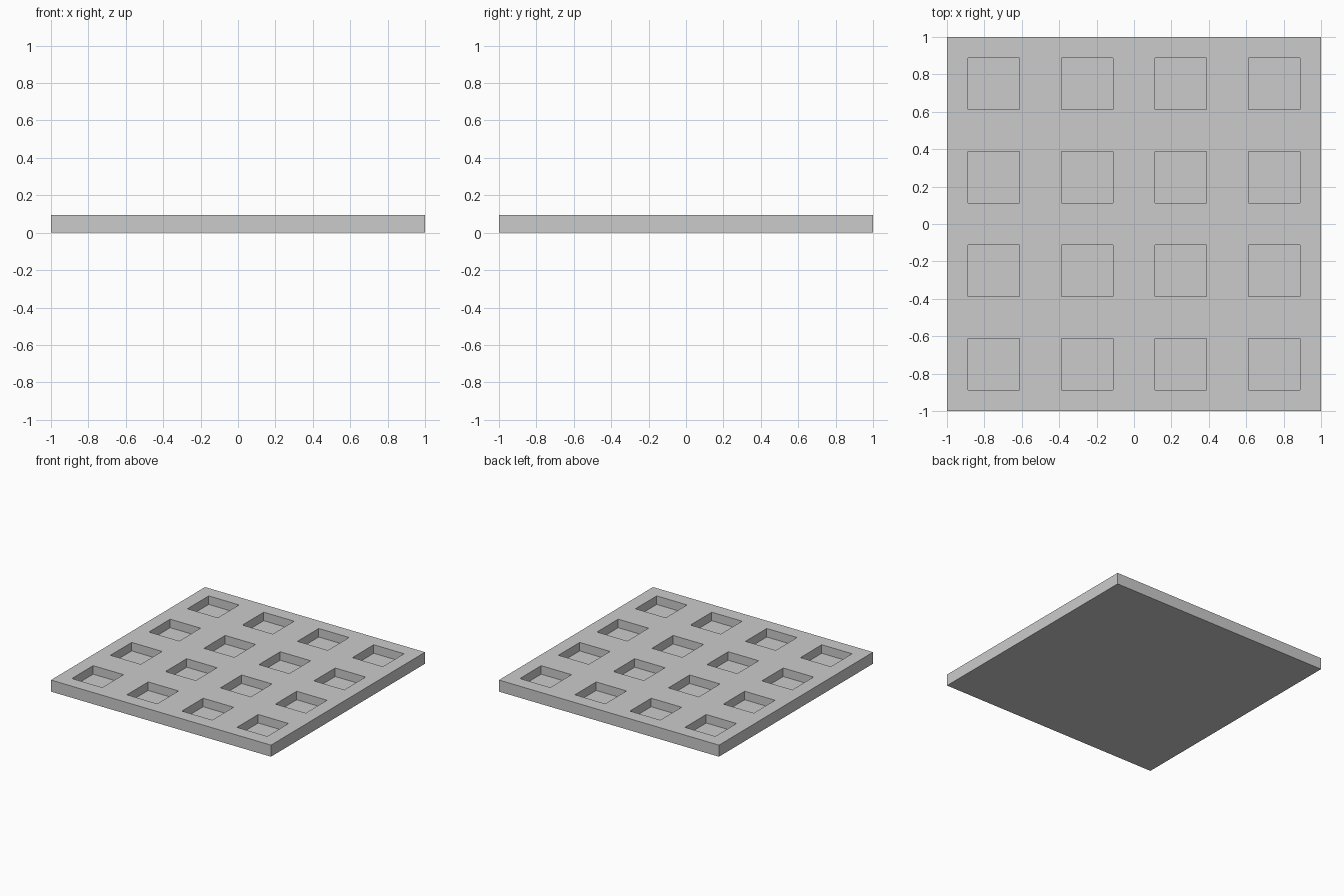
import bpy, bmesh

if "Cube" in bpy.data.objects:
    bpy.data.objects.remove(bpy.data.objects["Cube"])

HEIGHT = 0.095   # plate thickness
DEPTH = 0.07     # pocket depth
MARGIN = 0.112   # gap between cell border and pocket

bm = bmesh.new()

# Top surface: 4 x 4 cells
bmesh.ops.create_grid(bm, x_segments=4, y_segments=4, size=1.0)
bmesh.ops.translate(bm, verts=bm.verts, vec=(0, 0, HEIGHT))
cells = list(bm.faces)
rim = [e for e in bm.edges if e.is_boundary]

# Outer sides and underside
side = bmesh.ops.extrude_edge_only(bm, edges=rim)["geom"]
low_verts = [g for g in side if isinstance(g, bmesh.types.BMVert)]
for v in low_verts:
    v.co.z = 0
low_edges = [g for g in side if isinstance(g, bmesh.types.BMEdge)
             and all(v.co.z == 0 for v in g.verts)]
bmesh.ops.contextual_create(bm, geom=low_edges)

# Square pocket sunk into each cell
bmesh.ops.inset_individual(bm, faces=cells, thickness=MARGIN, use_even_offset=True)
for cell in cells:
    floor = bmesh.ops.extrude_discrete_faces(bm, faces=[cell])["faces"]
    bmesh.ops.translate(bm, verts=floor[0].verts, vec=(0, 0, -DEPTH))

bmesh.ops.recalc_face_normals(bm, faces=bm.faces)
mesh = bpy.data.meshes.new("pocketed_plate")
bm.to_mesh(mesh)
bm.free()
plate = bpy.data.objects.new("pocketed_plate", mesh)
bpy.context.collection.objects.link(plate)
